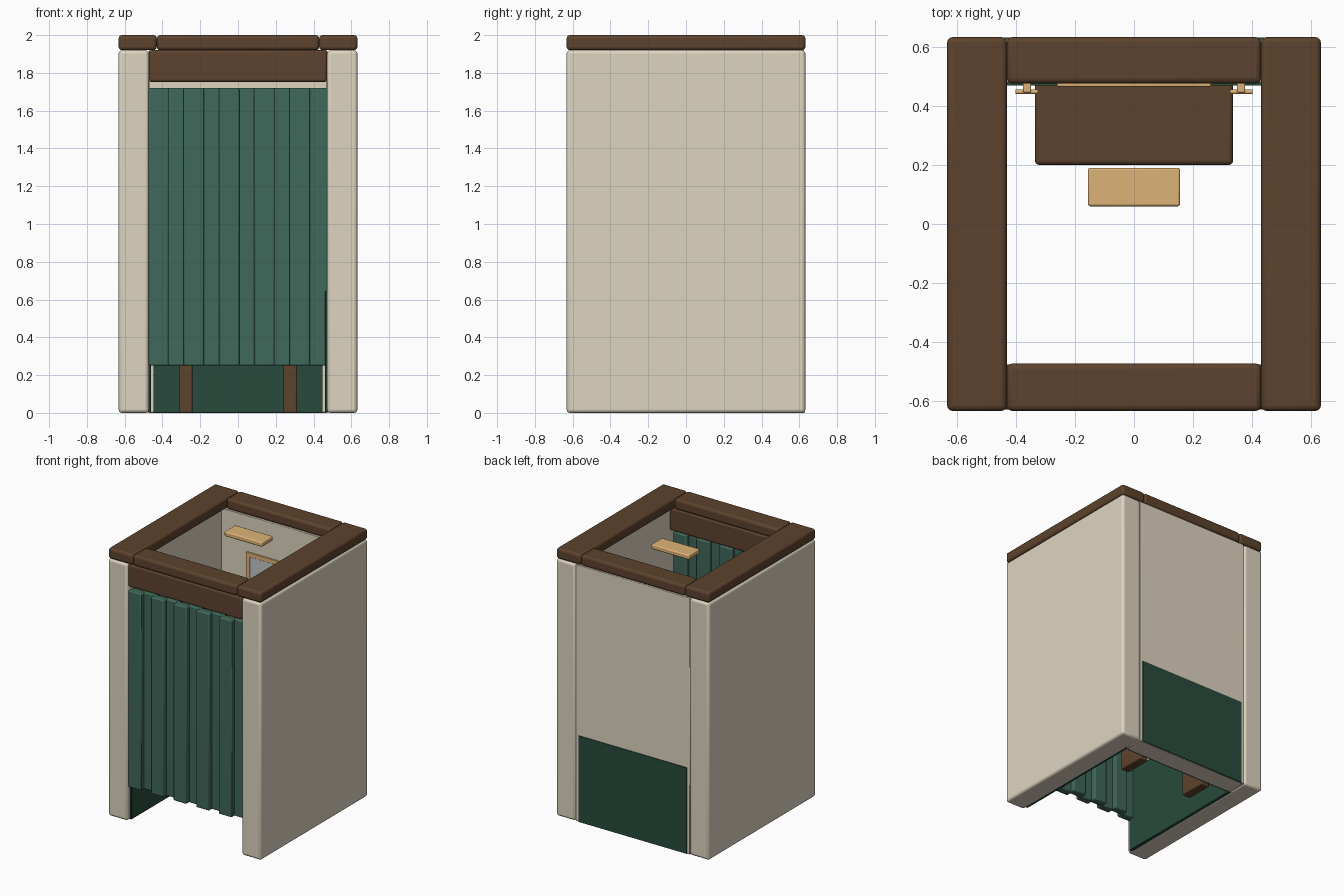
import bpy, math

if "Cube" in bpy.data.objects:
    bpy.data.objects.remove(bpy.data.objects["Cube"])


def material(name, rgb):
    m = bpy.data.materials.new(name)
    m.diffuse_color = (*rgb, 1)
    m.use_nodes = True
    m.node_tree.nodes["Principled BSDF"].inputs["Base Color"].default_value = m.diffuse_color
    return m


CREAM = material("cream plaster", (0.73, 0.66, 0.53))
BROWN = material("dark wood", (0.109, 0.055, 0.026))
CURTAIN = material("curtain green", (0.051, 0.138, 0.100))
GREEN = material("deep green", (0.021, 0.070, 0.046))
TAN = material("warm brass", (0.73, 0.45, 0.18))
GLASS = material("mirror glass", (0.55, 0.58, 0.56))


def box(name, x, y, z, mat, bevel=0.0, segments=3):
    """Box from (min, max) ranges with an optional rounded edge."""
    bpy.ops.mesh.primitive_cube_add(size=1, location=[sum(r) / 2 for r in (x, y, z)])
    ob = bpy.context.object
    ob.name = name
    ob.scale = [r[1] - r[0] for r in (x, y, z)]
    bpy.ops.object.transform_apply(location=False, rotation=False, scale=True)
    ob.data.materials.append(mat)
    if bevel:
        mod = ob.modifiers.new("round edges", 'BEVEL')
        mod.width = bevel
        mod.segments = segments
        bpy.ops.object.shade_smooth_by_angle(angle=math.radians(40))
    return ob


def rod(name, centre, radius, length, axis, mat):
    rot = {'x': (0, math.pi / 2, 0), 'y': (math.pi / 2, 0, 0), 'z': (0, 0, 0)}[axis]
    bpy.ops.mesh.primitive_cylinder_add(vertices=16, radius=radius, depth=length,
                                        location=centre, rotation=rot)
    ob = bpy.context.object
    ob.name = name
    ob.data.materials.append(mat)
    bpy.ops.object.shade_smooth_by_angle(angle=math.radians(40))


def span(s, a, b):
    return tuple(sorted((s * a, s * b)))


E = 0.632   # outer half width

for side, s in (("left", -1), ("right", 1)):
    # side walls, inner wainscot and top caps
    box(side + "_wall", span(s, 0.472, E), (-E, E), (0, 1.92), CREAM, 0.018)
    box(side + "_wainscot", span(s, 0.46, 0.49), (-0.6, 0.48), (0.002, 0.645), GREEN, 0.004, 1)
    box(side + "_cap", span(s, 0.43, E), (-E, E), (1.92, 2.0), BROWN, 0.018)
    # bench legs
    box(side + "_bench_leg", span(s, 0.242, 0.313), (0.23, 0.44), (0, 0.44), BROWN, 0.008)
    # coat hooks
    box(side + "_hook_stem", span(s, 0.348, 0.376), (0.445, 0.49), (1.10, 1.13), TAN, 0.004)
    rod(side + "_hook_bar", (s * 0.363, 0.447, 1.115), 0.008, 0.076, 'x', TAN)
    # upright sides of the mirror frame
    box(side + "_mirror_frame", span(s, 0.228, 0.26), (0.464, 0.48), (0.75, 1.65), TAN, 0.004)

# back wall with wainscot showing inside and outside
box("back_wall", (-0.473, 0.473), (0.476, 0.626), (0, 1.92), CREAM, 0.004, 1)
box("back_wainscot", (-0.447, 0.447), (0.468, 0.631), (0.002, 0.645), GREEN)

# front and back caps, lintel over the doorway
box("front_cap", (-0.43, 0.43), (-E, -0.472), (1.92, 2.0), BROWN, 0.018)
box("back_cap", (-0.43, 0.43), (0.475, E), (1.92, 2.0), BROWN, 0.018)
box("door_lintel", (-0.472, 0.472), (-0.628, -0.475), (1.752, 1.92), BROWN, 0.014)

# pleated curtain: overlapping strips alternating front and back
for i in range(10):
    cx = -0.421 + 0.0935 * i
    cy = -0.59 if i % 2 == 0 else -0.555
    box(f"curtain_pleat_{i + 1}", (cx - 0.054, cx + 0.054), (cy - 0.03, cy + 0.03),
        (0.25, 1.72), CURTAIN, 0.008, 2)

# bench seat
box("bench_seat", (-0.335, 0.335), (0.2, 0.48), (0.43, 0.51), BROWN, 0.014)

# mirror on the back wall
box("mirror_glass", (-0.24, 0.24), (0.469, 0.48), (0.76, 1.64), GLASS)
for name, z in (("top", (1.618, 1.65)), ("bottom", (0.75, 0.782))):
    box(name + "_mirror_frame", (-0.26, 0.26), (0.464, 0.48), z, TAN, 0.004)

# hanging lamp plate in the open top
box("ceiling_lamp", (-0.156, 0.156), (0.06, 0.19), (1.95, 1.985), TAN, 0.008)
